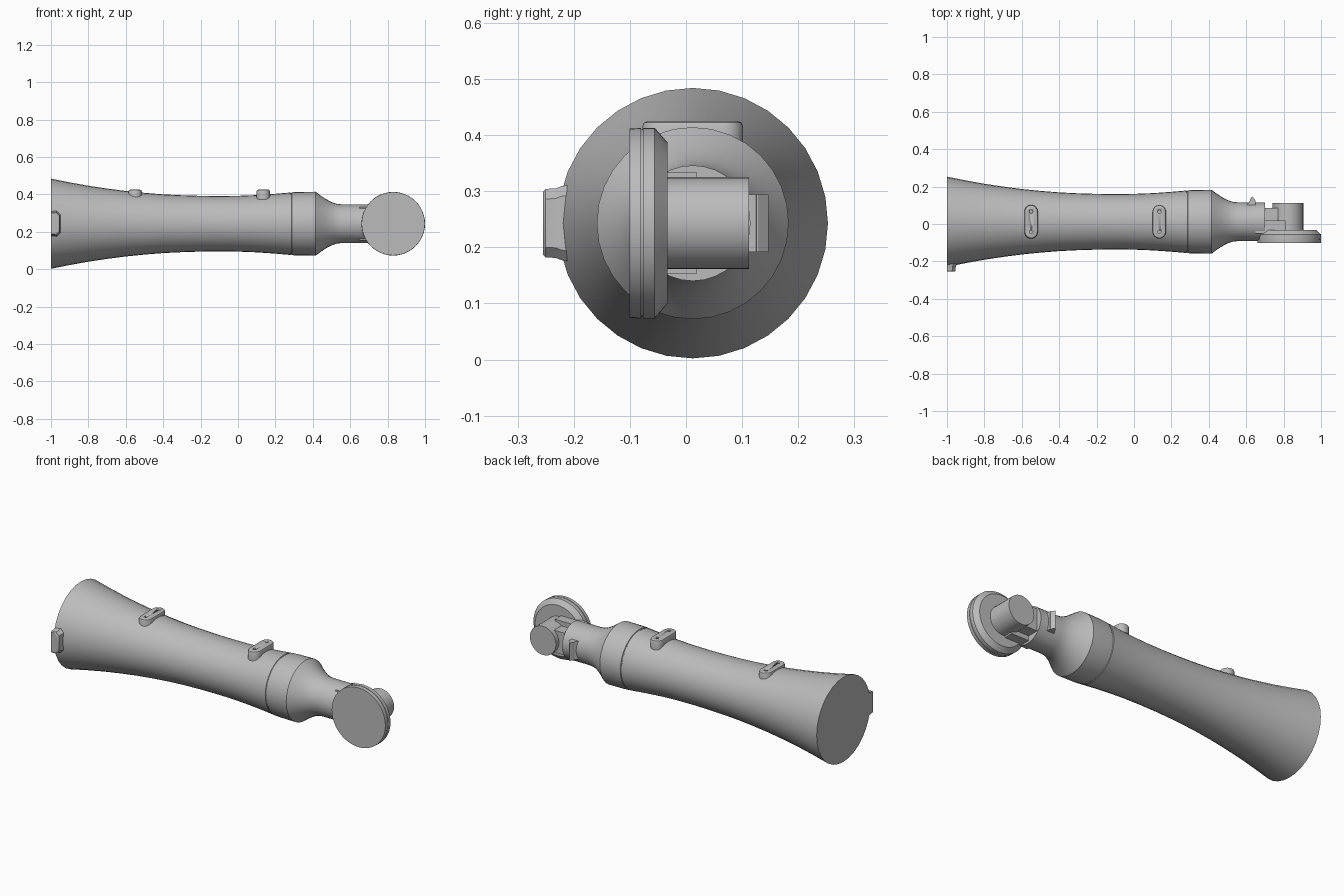
import bpy, bmesh, math
from mathutils import Matrix, Vector

cube = bpy.data.objects.get("Cube")
if cube:
    bpy.data.objects.remove(cube, do_unlink=True)

# One flat grey
grey = bpy.data.materials.new("light_grey")
grey.use_nodes = True
colour = (0.5, 0.5, 0.5, 1)
grey.diffuse_color = colour
grey.node_tree.nodes["Principled BSDF"].inputs["Base Color"].default_value = colour

AY, AZ = 0.012, 0.243      # main axis of the tube
DISC_X = 0.83              # axis of the round foot


def finish(name, bm, angle=30):
    bmesh.ops.recalc_face_normals(bm, faces=bm.faces)
    mesh = bpy.data.meshes.new(name)
    bm.to_mesh(mesh)
    bm.free()
    ob = bpy.data.objects.new(name, mesh)
    bpy.context.collection.objects.link(ob)
    mesh.materials.append(grey)
    bpy.ops.object.select_all(action="DESELECT")
    ob.select_set(True)
    bpy.context.view_layer.objects.active = ob
    bpy.ops.object.shade_smooth_by_angle(angle=math.radians(angle))
    return ob


def lathe(name, profile, axis, centre, sides=32):
    """Closed solid from (distance along axis, radius) pairs."""
    bm = bmesh.new()
    turn = Vector((0, 0, 1)).rotation_difference(Vector(axis)).to_matrix()
    rings = []
    for d, r in profile:
        ring = []
        for i in range(sides):
            a = math.tau * i / sides
            p = turn @ Vector((r * math.cos(a), r * math.sin(a), d))
            ring.append(bm.verts.new(p + Vector(centre)))
        rings.append(ring)
    for a, b in zip(rings, rings[1:]):
        for i in range(sides):
            j = (i + 1) % sides
            bm.faces.new((a[i], a[j], b[j], b[i]))
    bm.faces.new(rings[0])
    bm.faces.new(rings[-1])
    return finish(name, bm)


def box(name, low, high, bevel=0.0):
    bm = bmesh.new()
    low, high = Vector(low), Vector(high)
    size = high - low
    bmesh.ops.create_cube(bm, size=1, matrix=Matrix.Translation((low + high) / 2)
                          @ Matrix.Diagonal((*size, 1)))
    if bevel:
        bmesh.ops.bevel(bm, geom=bm.edges[:], offset=bevel, segments=2,
                        affect="EDGES", profile=0.5)
    return finish(name, bm)


def prism(name, outline, low, high):
    """Outline in x and y, raised along z."""
    bm = bmesh.new()
    face = bm.faces.new([bm.verts.new((x, y, low)) for x, y in outline])
    out = bmesh.ops.extrude_face_region(bm, geom=[face])
    for v in out["geom"]:
        if isinstance(v, bmesh.types.BMVert):
            v.co.z = high
    return finish(name, bm)


# Flared tube with two thin seams, shoulder and neck
lathe("flared_body", [
    (-1, 0.241), (-0.9, 0.221), (-0.8, 0.203), (-0.7, 0.188), (-0.6, 0.175),
    (-0.5, 0.165), (-0.4, 0.157), (-0.3, 0.152), (-0.2, 0.149), (-0.1, 0.148),
    (0, 0.149), (0.1, 0.153), (0.2, 0.160), (0.28, 0.167), (0.282, 0.164),
    (0.286, 0.164), (0.288, 0.168), (0.32, 0.170), (0.415, 0.171)],
    (1, 0, 0), (0, AY, AZ))
lathe("shoulder_and_neck", [
    (0.41, 0.170), (0.415, 0.171), (0.44, 0.152), (0.47, 0.132), (0.5, 0.116),
    (0.53, 0.106), (0.56, 0.103), (0.70, 0.103)],
    (1, 0, 0), (0, AY, AZ))


# Raised stadium lugs on top, each with two screw recesses
def lug(name, x, bottom):
    r, y0, y1, top = 0.036, -0.078, 0.102, 0.425
    bm = bmesh.new()
    ends = []
    for cy, start in ((y1 - r, 0), (y0 + r, math.pi)):
        for i in range(13):
            a = start + math.pi * i / 12
            ends.append((x + r * math.cos(a), cy + r * math.sin(a)))
    mid = Vector((x, (y0 + y1) / 2))
    layers = []
    for z, inset in ((bottom, 0), (top - 0.010, 0), (top - 0.003, 0.003), (top, 0.010)):
        layer = []
        for px, py in ends:
            cy = min(max(py, y0 + r), y1 - r)
            k = (r - inset) / r
            layer.append(bm.verts.new((x + (px - x) * k, cy + (py - cy) * k, z)))
        layers.append(layer)
    n = len(ends)
    for a, b in zip(layers, layers[1:]):
        for i in range(n):
            j = (i + 1) % n
            bm.faces.new((a[i], a[j], b[j], b[i]))
    bm.faces.new(layers[0])
    bm.faces.new(layers[-1])
    ob = finish(name, bm)
    for k, cy in enumerate((y0 + r, y1 - r)):
        cutter = lathe(f"{name}_hole_cutter_{k}", [(-0.012, 0.009), (0.01, 0.009)],
                       (0, 0, 1), (x, cy, top), 12)
        mod = ob.modifiers.new("hole", "BOOLEAN")
        mod.object = cutter
        mod.solver = "EXACT"
        bpy.context.view_layer.objects.active = ob
        bpy.ops.object.modifier_apply(modifier=mod.name)
        bpy.data.objects.remove(cutter, do_unlink=True)


lug("rear_lug", -0.55, 0.36)
lug("front_lug", 0.135, 0.372)

# Tab on the front of the wide rim
bm = bmesh.new()
layers = []
for y, half, end in ((-0.17, 0.072, -0.945), (-0.222, 0.066, -0.95),
                     (-0.232, 0.062, -0.953), (-0.25, 0.061, -0.954), (-0.255, 0.056, -0.96)):
    c = 0.018
    pts = ((-1, -half), (end - c, -half), (end, c - half),
           (end, half - c), (end - c, half), (-1, half))
    layers.append([bm.verts.new((x, y, AZ + z)) for x, z in pts])
for a, b in zip(layers, layers[1:]):
    for i in range(len(a)):
        j = (i + 1) % len(a)
        bm.faces.new((a[i], a[j], b[j], b[i]))
bm.faces.new(layers[0])
bm.faces.new(layers[-1])
finish("rim_tab", bm)

# Round foot: face plate, groove and chamfered backing
lathe("round_foot", [
    (-0.101, 0.169), (-0.080, 0.170), (-0.080, 0.167), (-0.077, 0.167),
    (-0.077, 0.170), (-0.056, 0.170), (-0.033, 0.144)],
    (0, 1, 0), (DISC_X, 0, AZ), 48)
lathe("cross_post", [(-0.04, 0.082), (0.112, 0.082)],
      (0, 1, 0), (0.823, 0, AZ), 32)

# Arm joining neck and post
box("arm", (0.66, -0.05, 0.180), (0.80, 0.085, 0.306))
for side, z in (("upper", 0.318), ("lower", 0.168)):
    prism(f"{side}_arm_rib", [(0.65, -0.05), (0.81, -0.05), (0.81, 0.02), (0.65, 0.02)],
          z - 0.015, z + 0.015)

# Clip on the back of the neck
prism("clip_base", [(0.60, 0.09), (0.65, 0.09), (0.65, 0.125), (0.63, 0.128),
                    (0.612, 0.115)], 0.192, 0.294)
prism("clip_tooth", [(0.615, 0.11), (0.65, 0.11), (0.648, 0.128), (0.632, 0.147),
                     (0.622, 0.135)], 0.192, 0.294)
